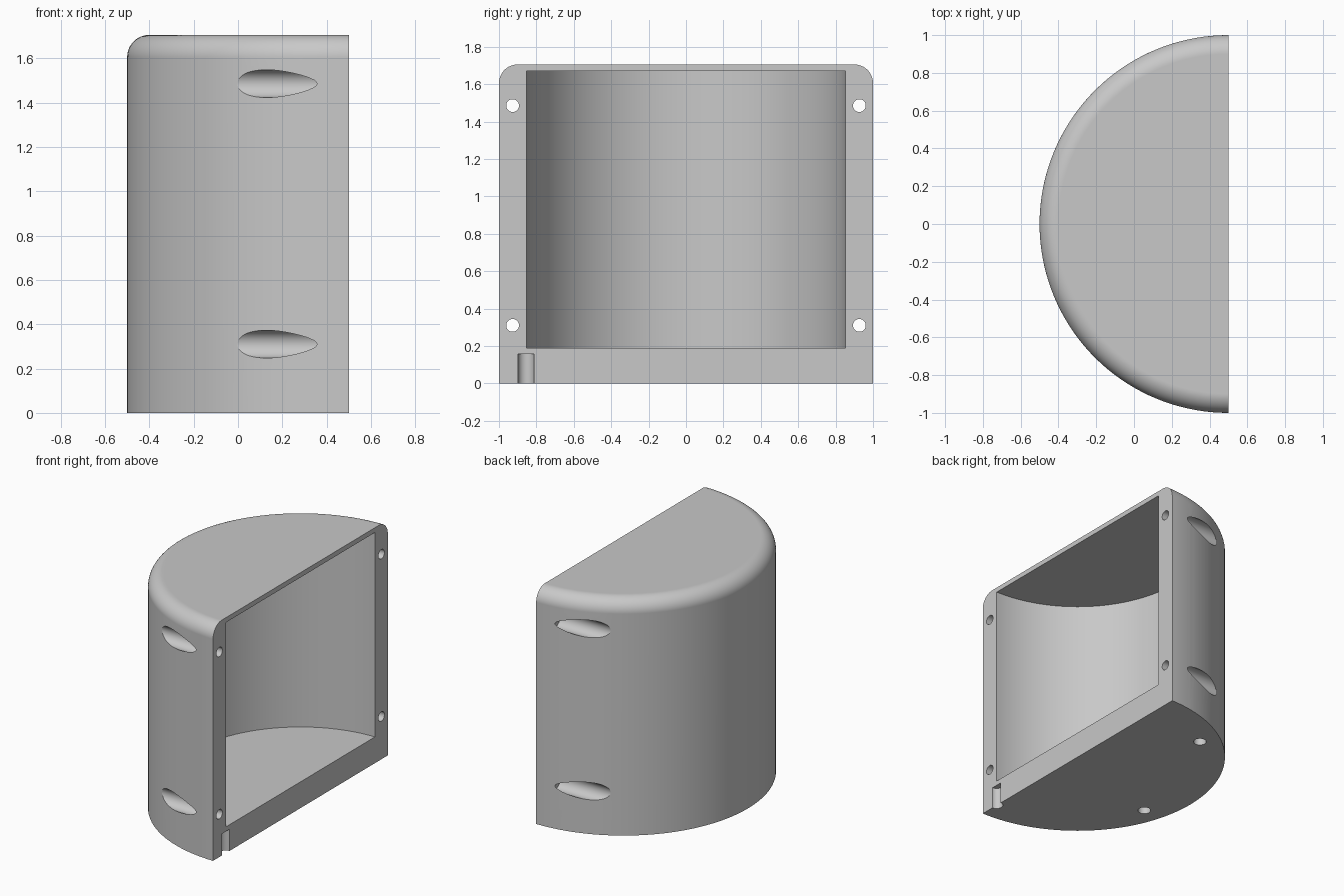
import bpy
import bmesh
from math import pi, sin, cos, radians
from mathutils import Matrix

cube = bpy.data.objects.get("Cube")
if cube:
    bpy.data.objects.remove(cube, do_unlink=True)

HEIGHT = 1.705      # overall height; the outer radius is 1
FILLET = 0.1        # rounding of the top rim
FACE_X = 0.5        # plane of the flat open side, and axis of the half cylinder

grey = bpy.data.materials.new("plain grey")
grey.use_nodes = True
grey.diffuse_color = (0.58, 0.58, 0.58, 1)
grey.node_tree.nodes["Principled BSDF"].inputs["Base Color"].default_value = grey.diffuse_color


def finish(bm, name):
    """Turn a bmesh into a linked object."""
    bmesh.ops.recalc_face_normals(bm, faces=bm.faces[:])
    mesh = bpy.data.meshes.new(name)
    bm.to_mesh(mesh)
    bm.free()
    mesh.materials.append(grey)
    obj = bpy.data.objects.new(name, mesh)
    bpy.context.collection.objects.link(obj)
    return obj


def half_drum():
    """Spin the rounded side profile half a turn and close the flat side."""
    profile = [(0, 0), (1, 0)]
    for i in range(13):
        a = i / 12 * pi / 2
        profile.append((1 - FILLET + FILLET * cos(a), HEIGHT - FILLET + FILLET * sin(a)))
    profile.append((0, HEIGHT))
    bm = bmesh.new()
    verts = [bm.verts.new((FACE_X, r, z)) for r, z in profile]
    edges = [bm.edges.new(pair) for pair in zip(verts, verts[1:])]
    bmesh.ops.spin(bm, geom=verts + edges, cent=(FACE_X, 0, 0), axis=(0, 0, 1),
                   angle=pi, steps=72)
    bmesh.ops.remove_doubles(bm, verts=bm.verts[:], dist=1e-5)
    rim = [e for e in bm.edges if e.is_boundary]
    bmesh.ops.holes_fill(bm, edges=rim, sides=0)
    bmesh.ops.dissolve_limit(bm, angle_limit=radians(0.2), verts=bm.verts[:], edges=bm.edges[:])
    return finish(bm, "housing")


def cut(target, name, radius, start, end, axis, sides=48):
    """Subtract a cylinder running from start to end along the given axis."""
    length = sum(abs(e - s) for s, e in zip(start, end))
    middle = [(s + e) / 2 for s, e in zip(start, end)]
    turn = Matrix.Rotation(pi / 2, 4, 'Y') if axis == 'X' else Matrix.Identity(4)
    bm = bmesh.new()
    bmesh.ops.create_cone(bm, cap_ends=True, segments=sides, radius1=radius, radius2=radius,
                          depth=length, matrix=Matrix.Translation(middle) @ turn)
    cutter = finish(bm, name)
    cutter.hide_render = True
    mod = target.modifiers.new(name, 'BOOLEAN')
    mod.operation = 'DIFFERENCE'
    mod.solver = 'EXACT'
    mod.object = cutter
    bpy.context.view_layer.objects.active = target
    bpy.ops.object.modifier_apply(modifier=mod.name)
    bpy.data.objects.remove(cutter, do_unlink=True)


housing = half_drum()

# Round inner chamber, open on the flat side
cut(housing, "chamber", 0.853, (FACE_X, 0, 0.19), (FACE_X, 0, 1.67), 'Z', sides=144)

# Screw holes with wide recesses opening on the curved wall
for y in (-0.927, 0.927):
    for z in (0.31, 1.485):
        cut(housing, "screw_recess", 0.0625, (-0.3, y, z), (0.4, y, z), 'X')
        cut(housing, "screw_hole", 0.034, (0.3, y, z), (0.6, y, z), 'X')

# Blind holes in the base, a fifth of a turn apart; the first breaks through the flat side
for i in range(3):
    a = radians(-90 + 72 * i)
    x, y = FACE_X - 0.855 * cos(a), 0.855 * sin(a)
    cut(housing, "base_hole", 0.043, (x, y, -0.1), (x, y, 0.157), 'Z')

# Smooth curves, crisp edges
bpy.ops.object.select_all(action='DESELECT')
housing.select_set(True)
bpy.context.view_layer.objects.active = housing
bpy.ops.object.shade_smooth_by_angle(angle=radians(30))
weighted = housing.modifiers.new("even_shading", 'WEIGHTED_NORMAL')
weighted.keep_sharp = True
